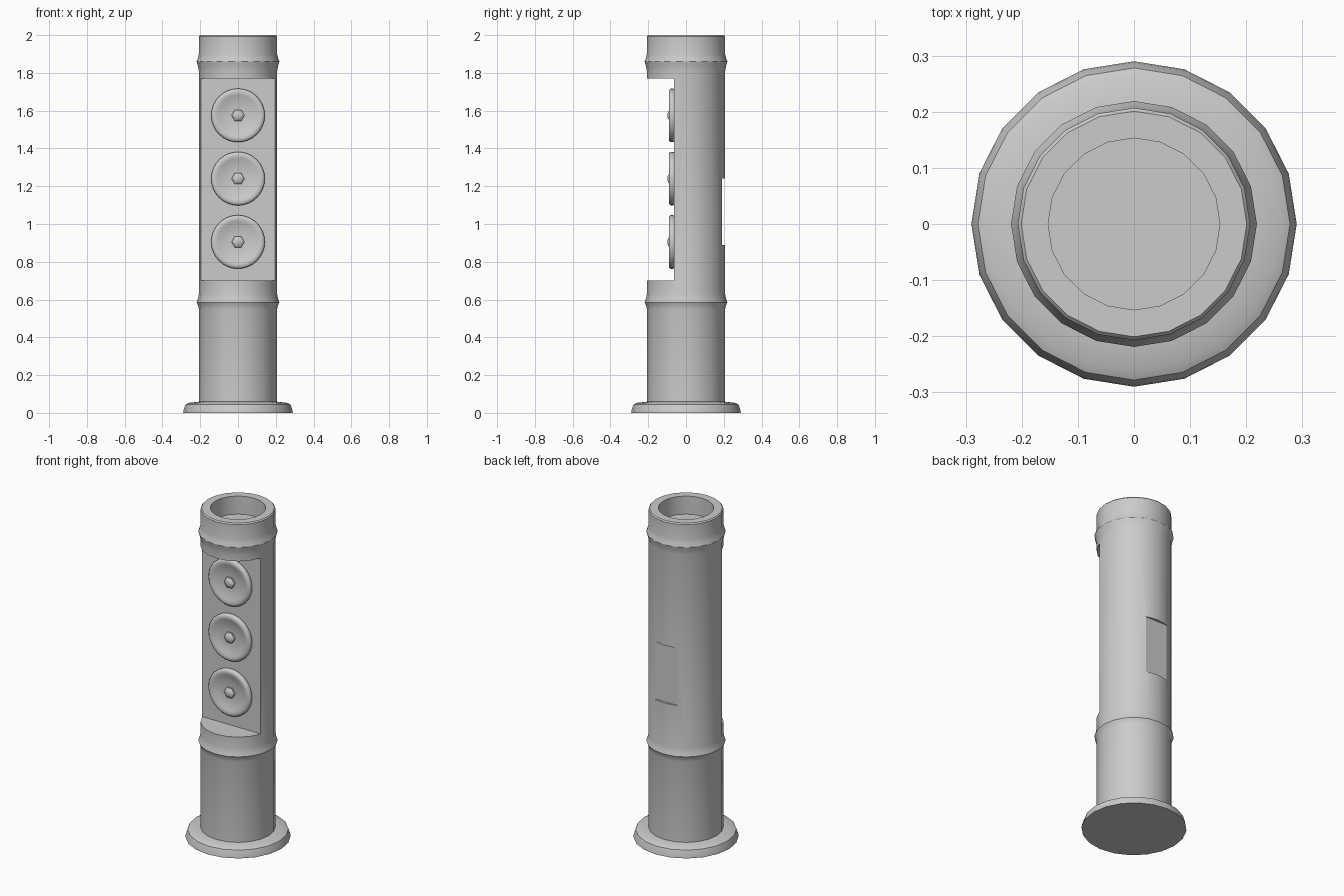
import bpy
import bmesh
import math

if "Cube" in bpy.data.objects:
    bpy.data.objects.remove(bpy.data.objects["Cube"])

GREY = bpy.data.materials.new("grey")
GREY.diffuse_color = (0.6, 0.6, 0.6, 1)
GREY.use_nodes = True
GREY.node_tree.nodes["Principled BSDF"].inputs["Base Color"].default_value = GREY.diffuse_color


def finish(name, bm, angle=30):
    bmesh.ops.remove_doubles(bm, verts=bm.verts, dist=1e-5)
    bmesh.ops.recalc_face_normals(bm, faces=bm.faces)
    mesh = bpy.data.meshes.new(name)
    bm.to_mesh(mesh)
    bm.free()
    mesh.materials.append(GREY)
    obj = bpy.data.objects.new(name, mesh)
    bpy.context.collection.objects.link(obj)
    smooth(obj, angle)
    return obj


def smooth(obj, angle):
    bpy.ops.object.select_all(action='DESELECT')
    obj.select_set(True)
    bpy.context.view_layer.objects.active = obj
    bpy.ops.object.shade_smooth_by_angle(angle=math.radians(angle))


def lathe(name, profile, sides, angle=30, front=False, centre=(0, 0, 0)):
    """Revolve (radius, height) points; front=True turns the axis to face -y."""
    bm = bmesh.new()
    rings = []
    for r, h in profile:
        ring = []
        for i in range(sides):
            a = 2 * math.pi * i / sides
            u, v = r * math.cos(a), r * math.sin(a)
            p = (u, -h, v) if front else (u, v, h)
            ring.append(bm.verts.new([c + q for c, q in zip(centre, p)]))
        rings.append(ring)
    for lo, hi in zip(rings, rings[1:]):
        for i in range(sides):
            j = (i + 1) % sides
            bm.faces.new((lo[i], lo[j], hi[j], hi[i]))
    bm.faces.new(rings[0][::-1])
    bm.faces.new(rings[-1])
    return finish(name, bm, angle)


def cut_box(target, x, y, z):
    """Subtract a box given by its x, y and z ranges."""
    bm = bmesh.new()
    bmesh.ops.create_cube(bm, size=1)
    for v in bm.verts:
        v.co = [(a + b) / 2 + c * (b - a) for (a, b), c in zip((x, y, z), v.co)]
    cutter = finish("cutter", bm)
    cutter.hide_render = True
    mod = target.modifiers.new("cut", 'BOOLEAN')
    mod.operation, mod.solver, mod.object = 'DIFFERENCE', 'EXACT', cutter
    bpy.context.view_layer.objects.active = target
    bpy.ops.object.modifier_apply(modifier=mod.name)
    bpy.data.objects.remove(cutter)


# Round foot
lathe("foot", [(0.29, 0), (0.288, 0.015), (0.278, 0.045), (0.262, 0.053),
               (0.2, 0.06)], 20, 40)

# Tube with two swollen joints and an open top
R = 0.207
pole = lathe("pole", [
    (R, 0.04), (R, 0.55), (0.212, 0.57), (0.219, 0.585), (0.212, 0.605), (R, 0.63),
    (R, 1.81), (0.212, 1.835), (0.219, 1.86), (0.212, 1.88), (R, 1.90),
    (R, 1.993), (0.201, 2.0), (0.153, 2.0), (0.153, 1.89)], 20)

# Front opening and shallow flat on the back
cut_box(pole, (-0.4, 0.4), (-0.5, -0.063), (0.70, 1.77))
cut_box(pole, (-0.4, 0.4), (0.191, 0.5), (0.89, 1.24))
smooth(pole, 25)

# Three dished discs, each with a hexagonal stud
for i, z in enumerate((0.905, 1.24, 1.575), 1):
    lathe(f"disc_{i}", [(0.137, -0.005), (0.142, 0.006), (0.142, 0.018), (0.135, 0.026),
                        (0.122, 0.028), (0.108, 0.024), (0.085, 0.016), (0.05, 0.011),
                        (0.02, 0.01)], 32, 50, True, (0, -0.063, z))
    lathe(f"stud_{i}", [(0.034, 0.0), (0.034, 0.022), (0.022, 0.032), (0.01, 0.035)],
          6, 30, True, (0, -0.063, z))
